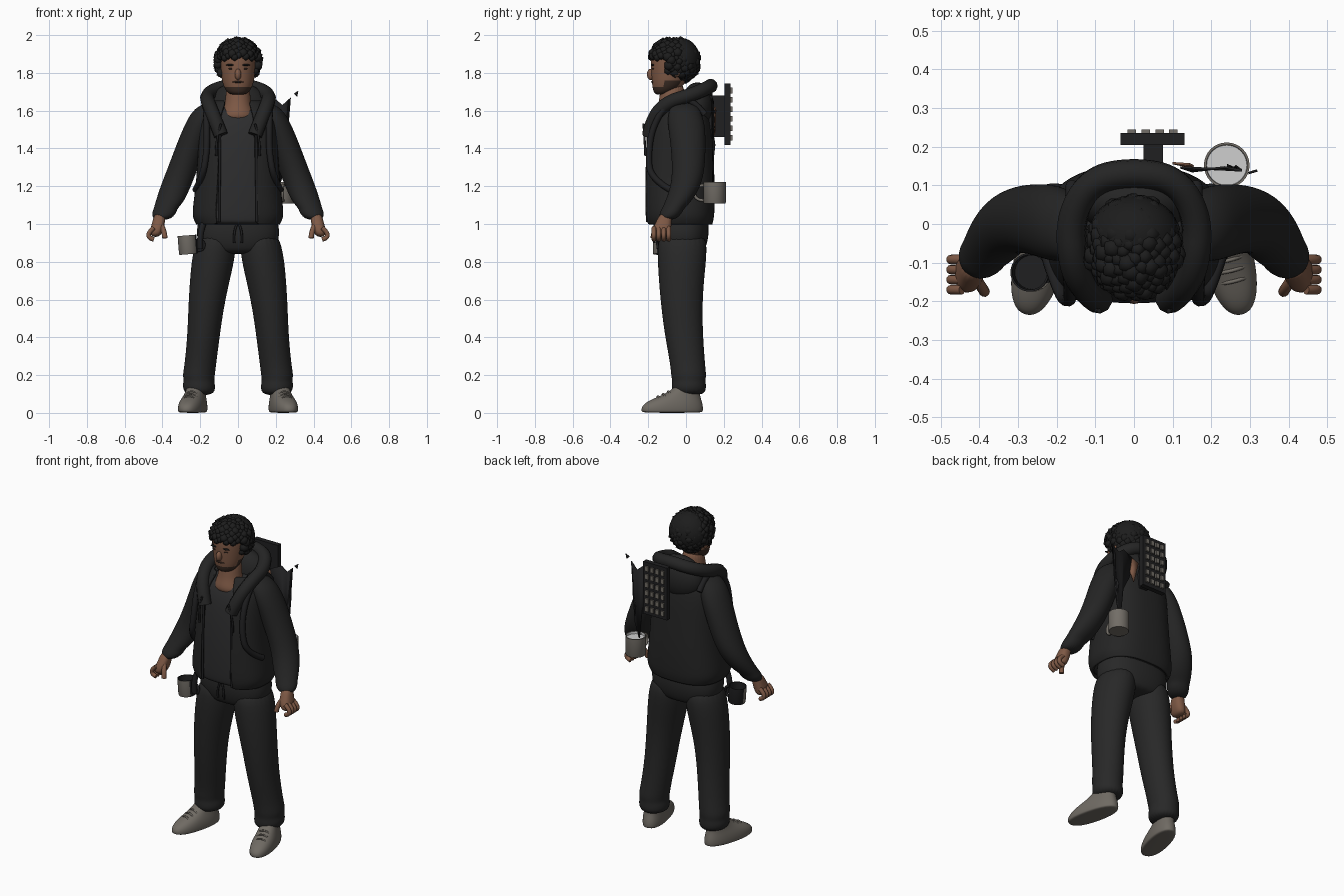
import bpy, bmesh, math, random
from mathutils import Vector

random.seed(4)
if "Cube" in bpy.data.objects:
    bpy.data.objects.remove(bpy.data.objects["Cube"], do_unlink=True)


def material(name, r, g, b):
    m = bpy.data.materials.new(name)
    m.use_nodes = True
    m.diffuse_color = (r, g, b, 1)
    node = m.node_tree.nodes["Principled BSDF"]
    node.inputs["Base Color"].default_value = (r, g, b, 1)
    node.inputs["Roughness"].default_value = 0.9
    return m


JACKET = material("charcoal jacket", .018, .018, .018)
SHIRT = material("dark grey shirt", .026, .026, .027)
PANTS = material("charcoal trousers", .021, .021, .021)
HAIR = material("black hair", .012, .012, .012)
SKIN = material("brown skin", .21, .1, .06)
BEARD = material("dark beard", .045, .026, .018)
SHOE = material("warm grey shoe", .16, .145, .125)
METAL = material("warm grey metal", .17, .155, .135)
WHITE = material("pale liner", .62, .62, .62)
STRAP = material("black webbing", .014, .014, .015)


def finish(name, bm, mats, rule=None, sub=0, angle=40):
    bmesh.ops.recalc_face_normals(bm, faces=bm.faces)
    for f in bm.faces:
        f.smooth = True
        if rule:
            f.material_index = rule(f.calc_center_median(), f.normal)
    me = bpy.data.meshes.new(name)
    bm.to_mesh(me)
    bm.free()
    for m in mats:
        me.materials.append(m)
    if not sub:
        me.set_sharp_from_angle(angle=math.radians(angle))
    ob = bpy.data.objects.new(name, me)
    bpy.context.collection.objects.link(ob)
    if sub:
        mod = ob.modifiers.new("smooth", 'SUBSURF')
        mod.levels = mod.render_levels = sub
    return ob


def loft(name, sections, *mats, n=24, power=2, arc=None, sub=2, rule=None):
    """Skin horizontal superellipse sections (x, y, z, rx, ry)."""
    bm = bmesh.new()
    a0, a1 = arc or (0, 360)
    rings = []
    for x, y, z, rx, ry in sections:
        ring = []
        for i in range(n):
            a = math.radians(a0 + (a1 - a0) * i / (n - 1 if arc else n))
            c, s = math.cos(a), math.sin(a)
            ring.append(bm.verts.new((x + rx * math.copysign(abs(c) ** (2 / power), c),
                                      y + ry * math.copysign(abs(s) ** (2 / power), s), z)))
        rings.append(ring)
    for lo, hi in zip(rings, rings[1:]):
        for i in range(n - 1 if arc else n):
            j = (i + 1) % n
            bm.faces.new((lo[i], lo[j], hi[j], hi[i]))
    if not arc:
        bm.faces.new(rings[0])
        bm.faces.new(rings[-1])
    return finish(name, bm, mats, rule, sub)


def ball(name, loc, radii, mat):
    bm = bmesh.new()
    bmesh.ops.create_uvsphere(bm, u_segments=24, v_segments=14, radius=1)
    bmesh.ops.scale(bm, vec=radii, verts=bm.verts)
    bmesh.ops.translate(bm, vec=loc, verts=bm.verts)
    return finish(name, bm, [mat], angle=80)


def box(name, loc, size, mat):
    bm = bmesh.new()
    bmesh.ops.create_cube(bm, size=1)
    bmesh.ops.scale(bm, vec=size, verts=bm.verts)
    bmesh.ops.translate(bm, vec=loc, verts=bm.verts)
    return finish(name, bm, [mat])


def tube(name, points, radius, mat):
    cu = bpy.data.curves.new(name, 'CURVE')
    cu.dimensions = '3D'
    cu.bevel_depth = radius
    cu.bevel_resolution = 3
    cu.use_fill_caps = True
    sp = cu.splines.new('NURBS')
    sp.points.add(len(points) - 1)
    for p, co in zip(sp.points, points):
        p.co = (*co, 1)
    sp.order_u = 3
    sp.use_endpoint_u = True
    cu.materials.append(mat)
    ob = bpy.data.objects.new(name, cu)
    bpy.context.collection.objects.link(ob)
    return ob


def plate(name, y, outline, mat):
    bm = bmesh.new()
    bm.faces.new([bm.verts.new((x, y + random.uniform(-.006, .006), z)) for x, z in outline])
    bmesh.ops.triangulate(bm, faces=bm.faces)
    ob = finish(name, bm, [mat])
    ob.modifiers.new("thickness", 'SOLIDIFY').thickness = .006


# Torso: shirt inside an open jacket
body = [(0, -.035, 1.0, .215, .168), (0, -.035, 1.03, .232, .176), (0, -.035, 1.07, .236, .18),
        (0, -.035, 1.2, .217, .182), (0, -.035, 1.35, .207, .174), (0, -.03, 1.5, .2, .16),
        (0, -.025, 1.58, .185, .14), (0, -.01, 1.65, .125, .11)]
loft("shirt", [(x, y, z - .01, rx * .94, ry * .95) for x, y, z, rx, ry in body], SHIRT, power=2.6)
jacket = loft("jacket_body", body, JACKET, n=32, power=2.6, arc=(-70, 246))
shell = jacket.modifiers.new("thickness", 'SOLIDIFY')
shell.thickness, shell.offset = .014, 0

# Hood
half = [(.09, -.195, 1.47), (.125, -.175, 1.56), (.16, -.1, 1.645), (.165, .02, 1.68), (.11, .115, 1.72)]
path = [(-x, y, z) for x, y, z in half] + [(0, .135, 1.735)] + half[::-1]
tube("hood_rim", path, .038, JACKET)
ball("hood_back", (0, .06, 1.62), (.155, .088, .13), JACKET)

# Neck and head
loft("neck", [(0, -.085, 1.54, .1, .075), (0, -.09, 1.59, .085, .075), (0, -.075, 1.64, .066, .066),
              (0, -.07, 1.76, .064, .066)], SKIN)
loft("head", [(0, -.125, 1.683, .035, .035), (0, -.115, 1.7, .06, .058), (0, -.1, 1.725, .075, .078),
              (0, -.09, 1.755, .085, .092), (0, -.075, 1.82, .095, .112), (0, -.07, 1.9, .098, .118),
              (0, -.07, 1.96, .07, .09)], SKIN, BEARD,
     rule=lambda c, n: int(c.z < 1.722 or (abs(c.x) > .06 and c.y > -.12 and c.z < 1.78)))
ball("nose", (0, -.186, 1.792), (.017, .021, .03), SKIN)
ball("moustache", (0, -.172, 1.752), (.03, .013, .006), BEARD)
for s, side in ((1, "left"), (-1, "right")):
    ball(side + "_ear", (s * .1, -.05, 1.81), (.012, .022, .032), SKIN)
    ball(side + "_eyebrow", (s * .04, -.177, 1.842), (.024, .008, .005), HAIR)
    ball(side + "_eye", (s * .038, -.174, 1.822), (.014, .006, .004), BEARD)

# Curly hair: tufts spread evenly over the scalp
ball("scalp_hair", (0, -.03, 1.868), (.118, .105, .118), HAIR)
bm = bmesh.new()
count = 260
for i in range(count):
    h = 1 - 2 * (i + .5) / count
    a = i * math.pi * (3 - math.sqrt(5))
    w = math.sqrt(1 - h * h)
    p = Vector((w * math.cos(a) * .108, -.065 + w * math.sin(a) * .122, 1.862 + h * .108))
    if (p.z < 1.878 and p.y < -.1) or (p.z < 1.8 and p.y < -.03):
        continue
    tuft = bmesh.ops.create_icosphere(bm, subdivisions=1, radius=random.uniform(.019, .031))["verts"]
    bmesh.ops.translate(bm, vec=p, verts=tuft)
finish("curly_hair", bm, [HAIR], angle=60)

# Trousers seat
loft("trouser_seat", [(0, -.02, 1.08, .19, .125), (0, -.02, 1.02, .212, .14), (0, -.02, .94, .225, .143),
                      (0, -.02, .87, .2, .125), (0, -.02, .84, .13, .1)], PANTS, power=2.4)

arm = [(.11, -.01, 1.65, .04, .05), (.165, -.01, 1.615, .068, .08), (.2, 0, 1.54, .076, .1),
       (.235, .01, 1.45, .08, .095), (.29, .015, 1.3, .081, .087), (.33, 0, 1.2, .081, .08),
       (.36, -.04, 1.12, .076, .07), (.385, -.07, 1.08, .062, .058), (.39, -.08, 1.06, .066, .06),
       (.405, -.1, 1.02, .046, .046)]
leg = [(.11, -.02, .97, .095, .125), (.125, -.02, .85, .117, .133), (.15, -.025, .7, .106, .12),
       (.17, -.022, .55, .094, .109), (.183, -.01, .4, .086, .101), (.2, .01, .25, .084, .092),
       (.208, .014, .2, .086, .094), (.207, .015, .17, .08, .088), (.207, .015, .14, .089, .093),
       (.203, .015, .09, .075, .086)]
hand = [(.412, -.105, 1.06, .03, .032), (.42, -.118, 1.01, .034, .042), (.43, -.13, .97, .036, .052),
        (.438, -.13, .93, .024, .045)]
shoe = [(0, 0, 0, .06, .16), (0, 0, .008, .066, .168), (0, 0, .035, .067, .168), (0, .015, .065, .062, .145),
        (0, .05, .095, .052, .1), (0, .08, .13, .047, .07), (0, .085, .16, .045, .06)]

for s, side in ((1, "left"), (-1, "right")):
    def flip(rows):
        return [(s * r[0], *r[1:]) for r in rows]

    # Sleeves, hands and fingers
    loft(side + "_sleeve", flip(arm), JACKET)
    loft(side + "_hand", flip(hand), SKIN, n=16, power=2.5)
    for k in range(4):
        y = -.17 + k * .026
        tube(side + "_finger", flip([(.445, y, .98), (.475, y, .955), (.472, y, .925), (.445, y, .918)]),
             .0125, SKIN)
    tube(side + "_thumb", flip([(.41, -.14, 1.0), (.39, -.17, .965), (.387, -.175, .925)]), .014, SKIN)

    # Trouser legs and shoes
    loft(side + "_trouser_leg", flip(leg), PANTS)
    foot = loft(side + "_shoe", shoe, SHOE, power=2.3)
    laces = [tube(side + "_lace", [(-.035, -.075 + k * .028, .07 + k * .013),
                                   (0, -.08 + k * .028, .105 + k * .013),
                                   (.035, -.075 + k * .028, .07 + k * .013)], .005, SHOE) for k in range(3)]
    for ob in [foot] + laces:
        ob.location = (s * .24, -.073, 0)
        ob.rotation_euler.z = s * .24

    # Pack straps, jacket zip edge and cords
    tube(side + "_pack_strap", flip([(.16, .1, 1.58), (.16, .02, 1.68), (.17, -.1, 1.64), (.165, -.175, 1.52),
                                     (.165, -.2, 1.38), (.19, -.19, 1.24), (.225, -.08, 1.18)]), .017, STRAP)
    tube(side + "_zip_edge", flip([(.1, -.205, 1.01), (.098, -.212, 1.2), (.095, -.2, 1.5)]), .007, STRAP)
    tube(side + "_hood_cord", flip([(.09, -.225, 1.53), (.12, -.218, 1.44), (.115, -.215, 1.36)]), .006, STRAP)
    tube(side + "_waist_cord", flip([(.005, -.165, 1.0), (.025, -.175, .96), (.02, -.168, .9)]), .006, STRAP)

# Keyed panel on the back
box("panel", (.048, .22, 1.582), (.165, .03, .325), STRAP)
box("panel_post", (.05, .15, 1.57), (.05, .12, .22), STRAP)
for col in range(4):
    for row in range(6):
        box("panel_key", (-.006 + col * .036, .239, 1.457 + row * .05), (.022, .012, .03), METAL)

# Torn cloth, hanging strip and tan patch beside the panel
plate("torn_cloth", .145, [(.12, 1.62), (.2, 1.66), (.235, 1.63), (.28, 1.67), (.262, 1.6), (.27, 1.5),
                           (.24, 1.42), (.25, 1.3), (.22, 1.2), (.2, 1.4), (.15, 1.5)], STRAP)
plate("cloth_scrap", .14, [(.295, 1.69), (.318, 1.705), (.312, 1.675)], STRAP)
plate("tan_patch", .156, [(.1, 1.6), (.145, 1.62), (.155, 1.53), (.13, 1.47)], SKIN)


def cup(name, loc, r, h, fill, mats, rule):
    ob = loft(name, [(0, 0, 0, r * .95, r * .95), (0, 0, .006, r, r), (0, 0, h, r, r),
                     (0, 0, h, r * .9, r * .9), (0, 0, fill, r * .88, r * .88)], *mats, n=32, sub=0, rule=rule)
    ob.location = loc
    return ob


def inside(c, n):
    return n.z > .9 and c.length_squared > .004 and c.xy.length < .01 or n.xy.dot(c.xy) < -.001


# Mug hung at the back, its handle towards the front
cup("hanging_mug", (.24, .152, 1.108), .059, .115, .1, [METAL, WHITE], lambda c, n: int(inside(c, n)))
tube("mug_handle", [(.24, .1, 1.205), (.235, .06, 1.205), (.235, .04, 1.165), (.235, .06, 1.125),
                    (.24, .1, 1.125)], .008, METAL)

# Cup at the right hip, with its pouch and loop
hip_cup = cup("hip_cup", (-.262, -.125, .84), .05, .1, .03, [METAL, STRAP],
              lambda c, n: int(inside(c, n) or n.x * -.35 + n.y * -.94 < .2))
hip_cup.rotation_euler.y = -.08
tube("cup_loop", [(-.215, -.12, .92), (-.18, -.13, .915), (-.18, -.13, .86), (-.215, -.12, .86)], .008, STRAP)
tube("hip_strap", [(-.18, -.14, 1.01), (-.205, -.15, .95), (-.2, -.14, .87)], .016, STRAP)
